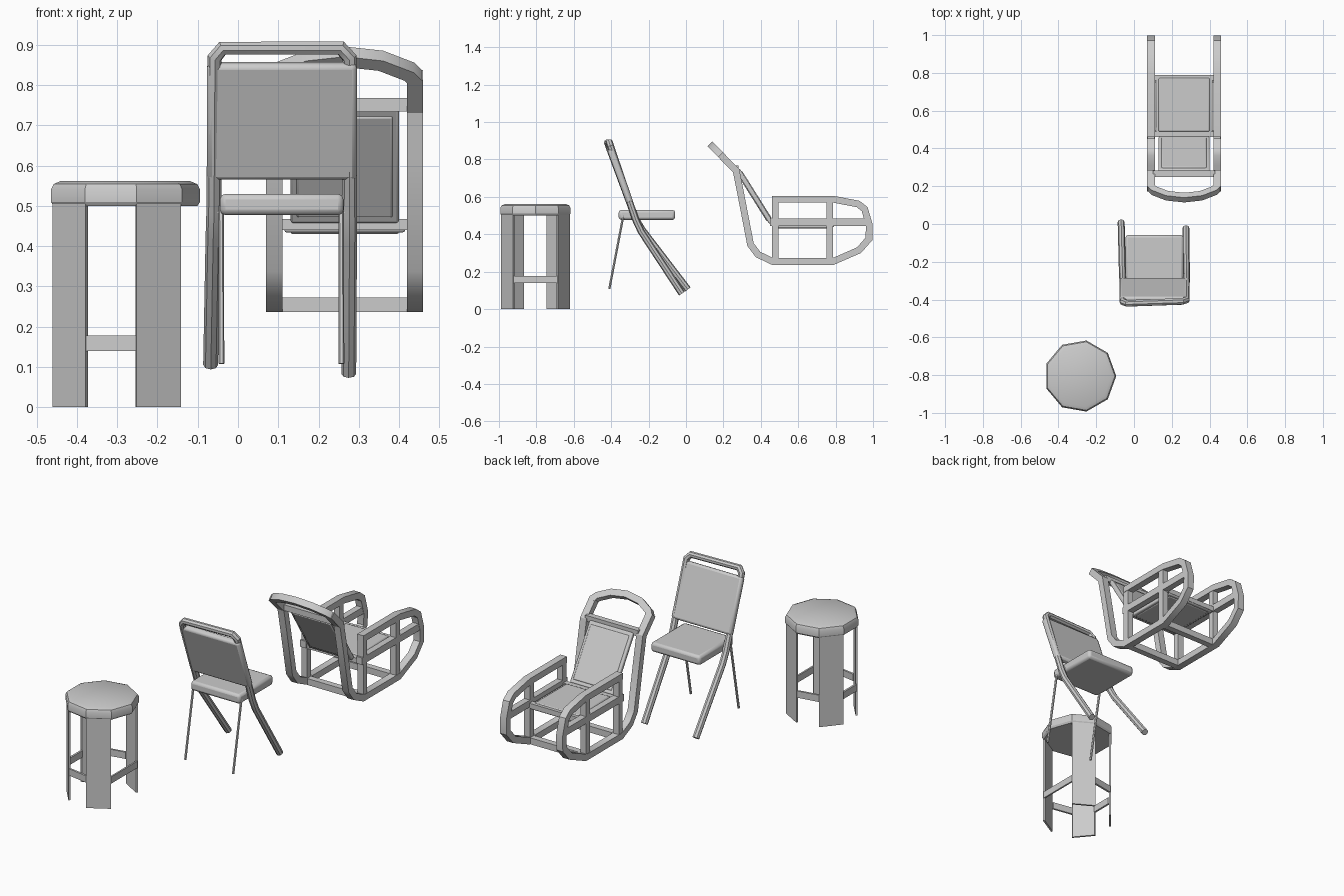
import bpy, bmesh, math
from mathutils import Vector

if "Cube" in bpy.data.objects:
    bpy.data.objects.remove(bpy.data.objects["Cube"])


def finish(name, bm, bevel=0.0, segs=2):
    bmesh.ops.recalc_face_normals(bm, faces=bm.faces)
    me = bpy.data.meshes.new(name)
    bm.to_mesh(me)
    bm.free()
    ob = bpy.data.objects.new(name, me)
    bpy.context.collection.objects.link(ob)
    if bevel:
        m = ob.modifiers.new("bevel", 'BEVEL')
        m.width, m.segments = bevel, segs
    return smooth(ob)


def smooth(ob):
    bpy.ops.object.select_all(action='DESELECT')
    bpy.context.view_layer.objects.active = ob
    ob.select_set(True)
    bpy.ops.object.shade_smooth_by_angle(angle=math.radians(30))
    return ob


def loft(name, rings, bevel=0.0, segs=2):
    """Skin a list of closed rings and cap both ends."""
    bm = bmesh.new()
    vs = [[bm.verts.new(p) for p in r] for r in rings]
    n = len(vs[0])
    for a, b in zip(vs, vs[1:]):
        for i in range(n):
            j = (i + 1) % n
            bm.faces.new((a[i], a[j], b[j], b[i]))
    bm.faces.new(vs[0])
    bm.faces.new(vs[-1])
    return finish(name, bm, bevel, segs)


def box(name, x, y, z, bevel=0.0, segs=2):
    return loft(name, [[(x[0], y[0], k), (x[1], y[0], k), (x[1], y[1], k), (x[0], y[1], k)]
                       for k in z], bevel, segs)


def strip(name, pts, width, t0, t1, place):
    """Mitred flat bar along a 2D path, thick from t0 to t1; place maps (u, v, t) to 3D."""
    pts = [Vector(p) for p in pts]
    rings = []
    for i, p in enumerate(pts):
        a = (p - pts[i - 1]).normalized() if i else (pts[1] - p).normalized()
        b = (pts[i + 1] - p).normalized() if i < len(pts) - 1 else a
        m = (a + b).normalized()
        n = Vector((-m.y, m.x)) * (width / 2 / max(m.dot(a), 0.4))
        o, q = p + n, p - n
        rings.append([place(o.x, o.y, t0), place(q.x, q.y, t0),
                      place(q.x, q.y, t1), place(o.x, o.y, t1)])
    return loft(name, rings)


def tube(name, pts, radius, res=1):
    cu = bpy.data.curves.new(name, 'CURVE')
    cu.dimensions = '3D'
    cu.bevel_depth, cu.bevel_resolution, cu.use_fill_caps = radius, res, True
    sp = cu.splines.new('POLY')
    sp.points.add(len(pts) - 1)
    for s, p in zip(sp.points, pts):
        s.co = (*p, 1)
    ob = bpy.data.objects.new(name, cu)
    bpy.context.collection.objects.link(ob)
    bpy.ops.object.select_all(action='DESELECT')
    bpy.context.view_layer.objects.active = ob
    ob.select_set(True)
    bpy.ops.object.convert(target='MESH')
    return smooth(bpy.context.object)


# --- Stool: nine-sided cushion, curved plate legs, ring of rails ---
CX, CY = -0.285, -0.805


def polar(r, deg, z):
    a = math.radians(deg)
    return (CX + r * math.cos(a), CY + r * math.sin(a), z)


loft("stool_seat", [[polar(r, 40 * i, z) for i in range(9)] for r, z in
                    ((0.184, 0.50), (0.191, 0.51), (0.191, 0.54), (0.184, 0.554), (0.165, 0.562))])


def plate(name, a0, a1, z0, z1, r0=0.187, r1=0.176):
    loft(name, [[polar(r0, a0, z), polar(r0, a1, z), polar(r1, a1, z), polar(r1, a0, z)]
                for z in (z0, z1)])


for mid in (60, 140, 220, 300):
    plate("stool_leg", mid - 20, mid + 20, 0, 0.505)
for a0, a1 in ((80, 120), (160, 200), (240, 280), (-40, 40)):
    plate("stool_rail", a0, a1, 0.14, 0.178, 0.184, 0.172)

# --- Folding chair: bent tube frame, back panel, seat, thin rear legs ---
tube("chair_frame", [
    (-0.068, 0.01, 0.105), (-0.062, -0.235, 0.425), (-0.060, -0.27, 0.485),
    (-0.058, -0.412, 0.868), (-0.038, -0.42, 0.892), (0.255, -0.41, 0.892),
    (0.277, -0.402, 0.868), (0.277, -0.268, 0.475), (0.277, -0.24, 0.415),
    (0.275, -0.022, 0.083)], 0.0185, 2)


def slab(name, x0, x1, top, bottom, thick, bevel, segs=2):
    """Sloping panel between two (y, z) points."""
    d = (Vector(bottom) - Vector(top)).normalized()
    n = Vector((-d.y, d.x)) * thick / 2
    return loft(name, [[(x, *(Vector(top) + n)), (x, *(Vector(bottom) + n)),
                        (x, *(Vector(bottom) - n)), (x, *(Vector(top) - n))]
                       for x in (x0, x1)], bevel, segs)


slab("chair_back_panel", -0.077, 0.295, (-0.404, 0.855), (-0.299, 0.567), 0.036, 0.012)
box("chair_seat", (-0.045, 0.262), (-0.36, -0.058), (0.477, 0.53), 0.014)
for x in (-0.042, 0.256):
    tube("chair_rear_leg", [(x, -0.335, 0.50), (x + 0.001, -0.41, 0.108)], 0.007)
box("chair_hinge_bar", (-0.06, 0.275), (-0.285, -0.262), (0.482, 0.505))

# --- Lounge armchair: two mirrored side frames ---
MID = 0.265


def side(u, v, t):
    return (t, u, v)


loop = [(0.185, 0.825), (0.268, 0.74), (0.292, 0.62), (0.345, 0.345), (0.385, 0.292),
        (0.465, 0.254), (0.785, 0.254), (0.925, 0.315), (0.978, 0.375), (0.98, 0.45),
        (0.955, 0.535), (0.92, 0.562), (0.785, 0.588), (0.46, 0.588)]
for s in (-1, 1):
    t0, t1 = MID + s * 0.155, MID + s * 0.195
    strip("armchair_side_frame", loop, 0.036, t0, t1, side)
    xs = (min(t0, t1) + 0.002, max(t0, t1) - 0.002)
    box("armchair_rear_post", xs, (0.46, 0.495), (0.25, 0.60))
    box("armchair_front_post", xs, (0.75, 0.785), (0.25, 0.59))
    box("armchair_middle_rail", xs, (0.45, 0.975), (0.445, 0.484))

# Arched head rail lying in the slope of the upper back
k = math.sqrt(0.5)
strip("armchair_head_rail",
      [(0.088, -0.012), (0.105, 0.012), (0.175, 0.05), (MID, 0.064), (0.355, 0.05),
       (0.425, 0.012), (0.442, -0.012)],
      0.036, -0.018, 0.018,
      lambda u, v, t: (u, 0.185 - v * k + t * k, 0.825 + v * k + t * k))

# Cross rails between the sides
for name, y, z in (("back", (0.25, 0.282), (0.735, 0.768)),
                   ("rear_bottom", (0.46, 0.495), (0.236, 0.272)),
                   ("front_bottom", (0.75, 0.785), (0.236, 0.272)),
                   ("rear_seat", (0.46, 0.49), (0.44, 0.468)),
                   ("front_seat", (0.76, 0.79), (0.44, 0.468))):
    box("armchair_" + name + "_rail", (0.10, 0.43), y, z)

# Seat and back pads with a slimmer raised inset
box("armchair_seat_pad", (0.115, 0.415), (0.475, 0.788), (0.434, 0.466), 0.006)
box("armchair_seat_inset", (0.13, 0.40), (0.49, 0.773), (0.43, 0.472), 0.006)
slab("armchair_back_pad", 0.13, 0.40, (0.277, 0.745), (0.455, 0.462), 0.024, 0.006)
slab("armchair_back_inset", 0.145, 0.385, (0.287, 0.729), (0.445, 0.478), 0.032, 0.006)
